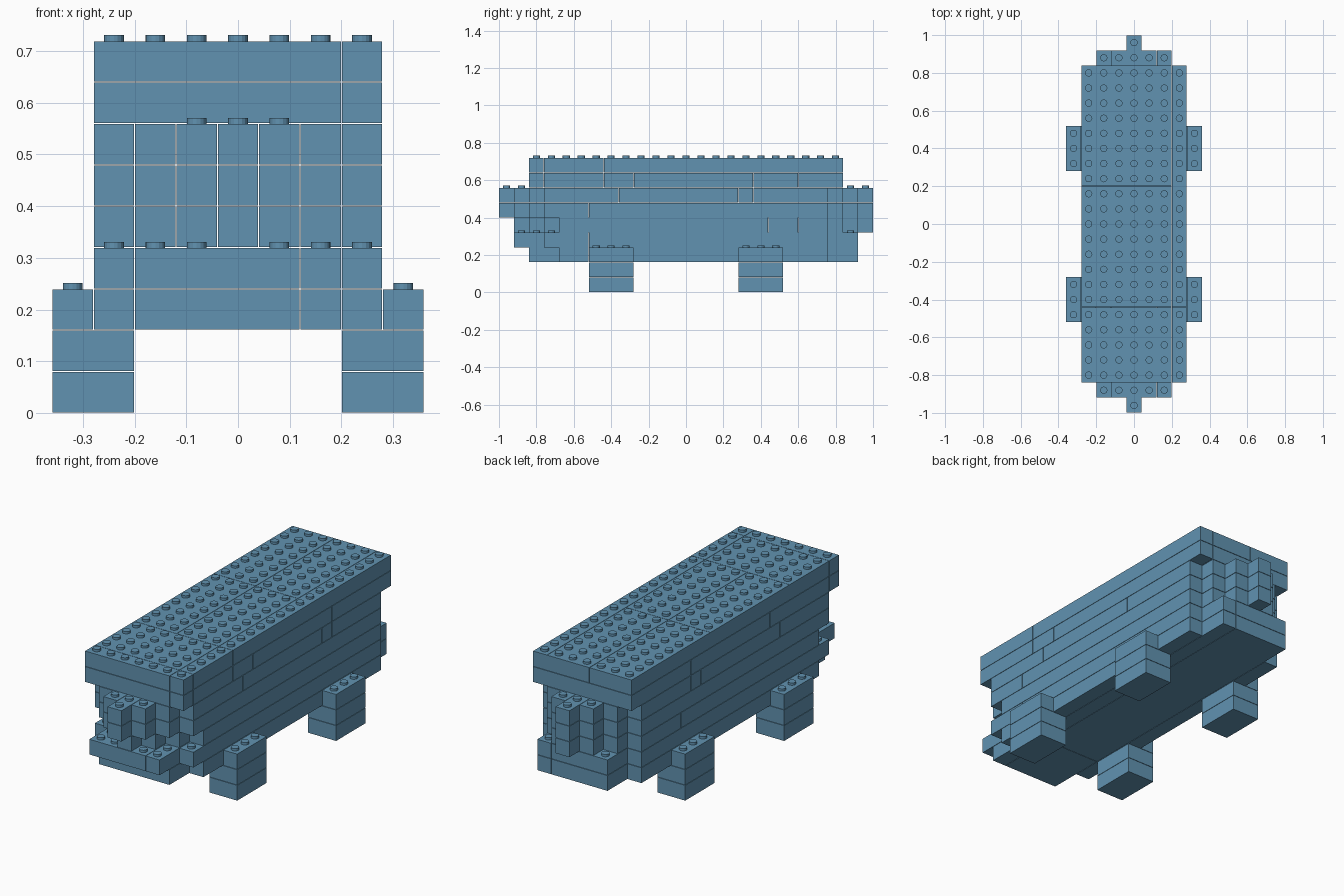
import bpy
import bmesh
from mathutils import Matrix, Vector

U = 0.08        # size of one brick cell
GAP = 0.001     # clearance round each brick
STUD_R, STUD_H = 0.019, 0.012
LENGTH = 25     # overall length in cells

cube = bpy.data.objects.get("Cube")
if cube:
    bpy.data.objects.remove(cube, do_unlink=True)

blue = bpy.data.materials.new("brick_blue")
blue.use_nodes = True
COLOUR = (0.12, 0.29, 0.44, 1)
blue.diffuse_color = COLOUR
blue.node_tree.nodes["Principled BSDF"].inputs["Base Color"].default_value = COLOUR


def world(x, y, z):
    """Cell coordinates to model space; the body spans cells 0 to 7 in x."""
    return Vector(((x - 3.5) * U, (y - LENGTH / 2) * U, z * U))


def split(x0, x1, y0, y1, seams):
    """Cut one lengthwise strip into bricks at the seams."""
    cuts = [y0] + [s for s in seams if y0 < s < y1] + [y1]
    return [(x0, x1, a, b) for a, b in zip(cuts, cuts[1:])]


def tapered(front, back, seams):
    """Seven strips whose ends step back away from the centre line."""
    bricks = []
    for x in range(7):
        step = abs(x - 3)
        bricks += split(x, x + 1, front + step, LENGTH - back - step, seams)
    return bricks


def stepped(front, side_front, seams):
    """Wide middle with a bumper at each end, and shorter side strips."""
    bricks = []
    for x0, x1 in ((1, 5), (5, 6)):
        bricks += split(x0, x1, front, LENGTH - 1, seams)
    for x in (0, 6):
        bricks += split(x, x + 1, side_front, LENGTH - 3, seams)
    return bricks


def wheels(x_left, x_right):
    """Four bricks, front and back, on the given left and right spans."""
    return [(a, b, y, y + 3) for a, b in (x_left, x_right) for y in (6, 16)]


# Parts: name, layer number, bricks as (x0, x1, y0, y1)
parts = [
    ("wheel_bottoms", 0, wheels((-1, 1), (6, 8))),
    ("wheel_tops", 1, wheels((-1, 1), (6, 8))),
    ("wheel_covers", 2, wheels((-1, 0), (7, 8))),
    ("chassis", 2, stepped(2, 4, [6])),
    ("bumper_layer", 3, stepped(1, 3, [6])),
    ("lower_wall", 4, tapered(1, 0, [18, 20])),
    ("middle_wall", 5, tapered(0, 0, [6])),
    ("upper_wall", 6, tapered(0, 0, [8, 16, 17])),
    ("roof_base", 7, split(0, 6, 2, 23, [3, 7, 9, 17, 20])
     + split(6, 7, 2, 23, [3, 7, 9, 17, 20])),
    ("roof_top", 8, split(0, 6, 2, 7, [3]) + split(0, 3, 7, 23, [15])
     + split(3, 6, 7, 23, [15]) + split(6, 7, 2, 23, [3, 7])),
]


def cells(bricks):
    for x0, x1, y0, y1 in bricks:
        for x in range(x0, x1):
            for y in range(y0, y1):
                yield x, y


filled = {(x, y, z) for _, z, bricks in parts for x, y in cells(bricks)}

for name, z, bricks in parts:
    bm = bmesh.new()
    # Brick bodies
    for x0, x1, y0, y1 in bricks:
        low, high = world(x0, y0, z), world(x1, y1, z + 1)
        size = high - low - Vector((2 * GAP,) * 3)
        bmesh.ops.create_cube(bm, size=1, matrix=Matrix.Translation(
            (low + high) / 2) @ Matrix.Diagonal(size.to_4d()))
    # Studs on every uncovered cell
    for x, y in cells(bricks):
        if (x, y, z + 1) not in filled:
            top = world(x + 0.5, y + 0.5, z + 1)
            top.z += STUD_H / 2 - GAP
            bmesh.ops.create_cone(
                bm, cap_ends=True, segments=16, radius1=STUD_R,
                radius2=STUD_R, depth=STUD_H, matrix=Matrix.Translation(top))
    mesh = bpy.data.meshes.new(name)
    bm.to_mesh(mesh)
    bm.free()
    mesh.materials.append(blue)
    bpy.context.collection.objects.link(bpy.data.objects.new(name, mesh))
